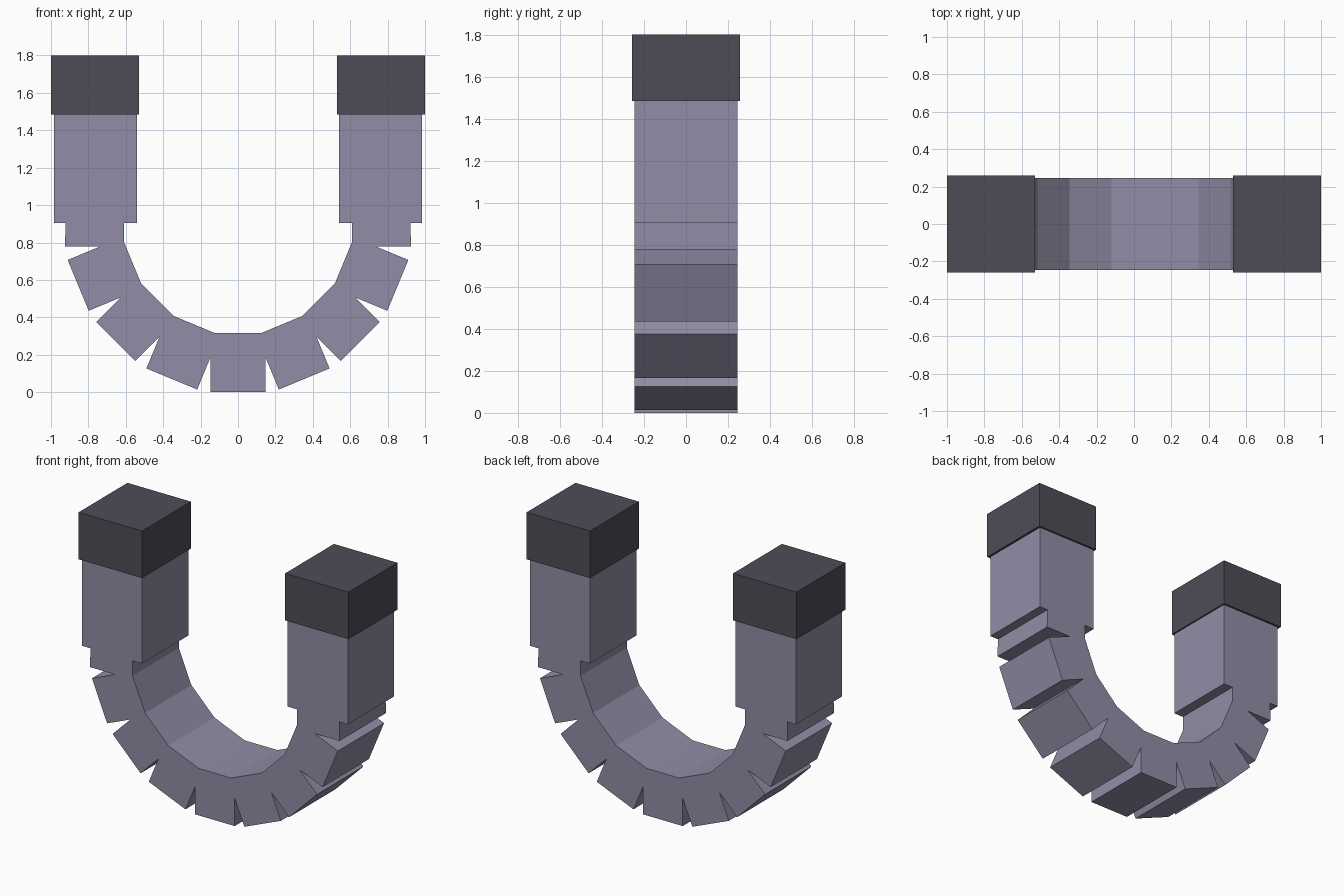
import bpy, bmesh
from math import sin, cos, tan, radians

if "Cube" in bpy.data.objects:
    bpy.data.objects.remove(bpy.data.objects["Cube"])

CZ, R_OUT, R_IN = 0.925, 0.925, 0.61    # arc centre height, outer and inner radius
HALF = 0.147                            # half width of a segment block
STEP = radians(22.5)
R_NOTCH = HALF / tan(STEP / 2)          # where neighbouring blocks meet
DEPTH = 0.245


def material(name, color):
    m = bpy.data.materials.new(name)
    m.diffuse_color = (*color, 1)
    m.use_nodes = True
    m.node_tree.nodes["Principled BSDF"].inputs["Base Color"].default_value = m.diffuse_color
    return m


def prism(name, outline, half_depth, mat):
    """Extrude an x/z outline along y."""
    bm = bmesh.new()
    face = bm.faces.new([bm.verts.new((x, -half_depth, z)) for x, z in outline])
    ext = bmesh.ops.extrude_face_region(bm, geom=[face])["geom"]
    bmesh.ops.translate(bm, vec=(0, 2 * half_depth, 0),
                        verts=[v for v in ext if isinstance(v, bmesh.types.BMVert)])
    bmesh.ops.recalc_face_normals(bm, faces=bm.faces)
    me = bpy.data.meshes.new(name)
    bm.to_mesh(me)
    bm.free()
    me.materials.append(mat)
    ob = bpy.data.objects.new(name, me)
    bpy.context.collection.objects.link(ob)
    return ob


def polar(k, side, r):
    """Point of segment k (0 = bottom) at sideways offset and radius."""
    a = k * STEP
    return (r * sin(a) + side * cos(a), CZ - r * cos(a) + side * sin(a))


steel = material("body_steel", (0.29, 0.265, 0.38))
dark = material("tip_dark", (0.075, 0.073, 0.095))

# Right half of the horseshoe: notched outside going up, leg, faceted inside going down
outer = [(HALF, 0)]
for k in range(1, 5):
    outer += [polar(k - 0.5, 0, R_NOTCH / cos(STEP / 2)), polar(k, -HALF, R_OUT)]
    if k < 4:
        outer.append(polar(k, HALF, R_OUT))
leg = [(R_OUT - 0.003, 0.905), (0.985, 0.905), (0.985, 1.485),
       (0.54, 1.485), (0.54, 0.905), (R_IN, 0.905)]
inner = [polar(k + 0.5, 0, R_IN / cos(STEP / 2)) for k in (3, 2, 1, 0)]
half = outer + leg + inner
prism("horseshoe_body", half + [(-x, z) for x, z in reversed(half)], DEPTH, steel)

# Dark caps on both leg ends
for name, s in (("right_tip", 1), ("left_tip", -1)):
    prism(name, [(s * 0.53, 1.485), (s * 1.0, 1.485), (s * 1.0, 1.8), (s * 0.53, 1.8)],
          0.258, dark)
